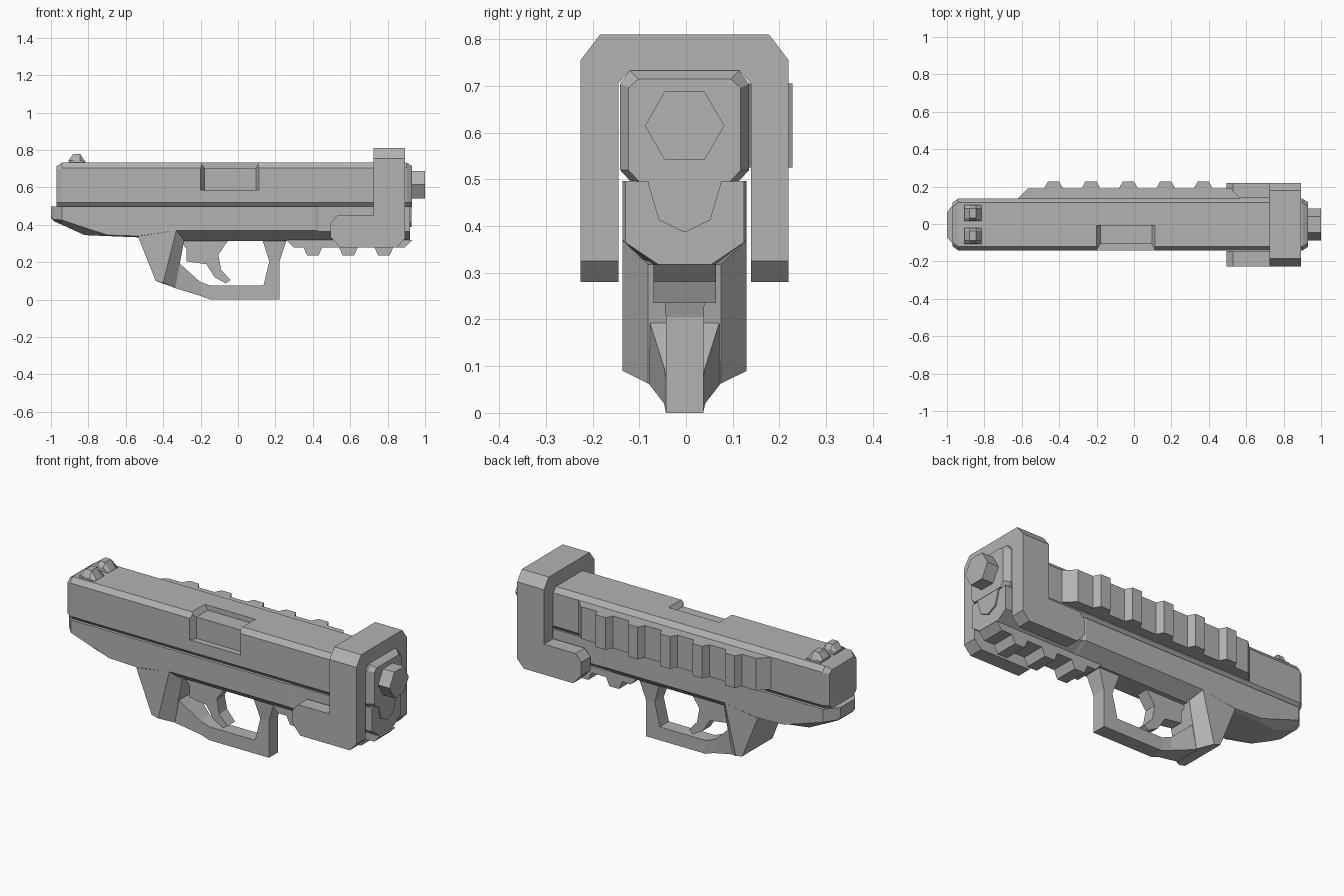
import bpy, bmesh
from math import cos, sin, pi

cube = bpy.data.objects.get("Cube")
if cube:
    bpy.data.objects.remove(cube, do_unlink=True)

Y0 = -0.003  # small sideways offset of the centre plane

grey = bpy.data.materials.new("plain_grey")
grey.use_nodes = True
colour = (0.45, 0.45, 0.45, 1)
grey.diffuse_color = colour
grey.node_tree.nodes["Principled BSDF"].inputs["Base Color"].default_value = colour


def loft(name, rings):
    """Skin a list of equal-length rings of points and cap both ends."""
    bm = bmesh.new()
    rows = [[bm.verts.new((x, y + Y0, z)) for x, y, z in r] for r in rings]
    n = len(rows[0])
    for a, b in zip(rows, rows[1:]):
        for i in range(n):
            j = (i + 1) % n
            bm.faces.new((a[i], a[j], b[j], b[i]))
    bm.faces.new(rows[0])
    bm.faces.new(rows[-1])
    bmesh.ops.recalc_face_normals(bm, faces=bm.faces)
    mesh = bpy.data.meshes.new(name)
    bm.to_mesh(mesh)
    bm.free()
    mesh.materials.append(grey)
    ob = bpy.data.objects.new(name, mesh)
    bpy.context.collection.objects.link(ob)
    return ob


def prism_x(name, yz, x0, x1):
    return loft(name, [[(x, y, z) for y, z in yz] for x in (x0, x1)])


def prism_y(name, xz, y0, y1):
    return loft(name, [[(x, y, z) for x, z in xz] for y in (y0, y1)])


def prism_z(name, xy, z0, z1):
    return loft(name, [[(x, y, z) for x, y in xy] for z in (z0, z1)])


def mirrored(half):
    """Complete a left half profile of (y, z) points across the centre."""
    return half + [(-y, z) for y, z in reversed(half)]


def cut(target, cutter):
    mod = target.modifiers.new("cut", 'BOOLEAN')
    mod.operation = 'DIFFERENCE'
    mod.solver = 'EXACT'
    mod.object = cutter
    cutter.hide_render = True
    cutter.hide_viewport = True
    cutter.display_type = 'WIRE'


# Slide: chamfered bar with bevelled ends
def slide_ring(x, d):
    half = [(0.115 - d, 0.495), (0.138 - d, 0.52), (0.138 - d, 0.705 - d / 2), (0.117 - d, 0.733 - d)]
    return [(x, y, z) for y, z in mirrored(half)]


slide = loft("slide", [slide_ring(-0.97, 0.02), slide_ring(-0.94, 0),
                       slide_ring(0.9, 0), slide_ring(0.93, 0.018)])

# Ejection port: side and top recesses with sloping ends
cut(slide, prism_z("port_side_cutter", [(-0.22, -0.17), (0.13, -0.17), (0.095, -0.105), (-0.18, -0.105)],
                   0.585, 0.8))
cut(slide, prism_y("port_top_cutter", [(-0.22, 0.76), (0.13, 0.76), (0.095, 0.705), (-0.18, 0.705)],
                   -0.2, -0.005))

# Nose under the barrel, and the hexagonal barrel
prism_x("slide_nose", mirrored([(0.08, 0.51), (0.078, 0.49), (0.055, 0.413), (0.004, 0.388)]), 0.7, 0.928)
prism_x("barrel", [(0.085 * cos(i * pi / 3), 0.615 + 0.085 * sin(i * pi / 3)) for i in range(6)], 0.88, 1.0)

# Rear sight posts
for side, name in ((1, "left"), (-1, "right")):
    loft(name + "_rear_sight", [
        [(x, side * y, z) for x, z in ((-0.905, 0.72), (-0.905, 0.745), (-0.88, zt), (-0.845, zt),
                                       (-0.815, 0.735), (-0.815, 0.72))]
        for y, zt in ((0.018, 0.755), (0.035, 0.78), (0.085, 0.78), (0.105, 0.745))])

# Frame: stations of x, half width, side height, underside half width, underside height
stations = [(-1.0, 0.065, 0.45, 0.05, 0.435), (-0.985, 0.085, 0.43, 0.06, 0.42),
            (-0.94, 0.133, 0.425, 0.075, 0.4), (-0.82, 0.133, 0.385, 0.085, 0.345),
            (-0.7, 0.133, 0.346, 0.11, 0.34), (-0.53, 0.133, 0.34, 0.12, 0.333),
            (-0.33, 0.133, 0.37, 0.06, 0.313), (0.415, 0.133, 0.37, 0.06, 0.313),
            (0.43, 0.127, 0.365, 0.057, 0.318), (0.92, 0.127, 0.365, 0.057, 0.318)]
loft("frame", [[(x, y, z) for y, z in mirrored([(w, 0.497), (w, zs), (wb, zb)])]
               for x, w, zs, wb, zb in stations])

# Grip stub with chamfered front strap
grip_top = [(-0.535, 0.133, 0.338), (-0.33, 0.133, 0.37), (-0.288, 0.078, 0.318)]
grip_low = [(-0.44, 0.133, 0.1), (-0.4, 0.133, 0.09), (-0.335, 0.078, 0.063)]
loft("grip", [ring + [(x, -y, z) for x, y, z in reversed(ring)] for ring in (grip_top, grip_low)])

# Trigger guard: inner point, outer point, half width
guard = [((-0.325, 0.205), (-0.345, 0.064), 0.078), ((-0.205, 0.097), (-0.2, 0.02), 0.044),
         ((-0.147, 0.075), (-0.147, 0.0), 0.04), ((0.136, 0.075), (0.222, 0.0), 0.04),
         ((0.168, 0.205), (0.222, 0.205), 0.04), ((0.13, 0.32), (0.26, 0.32), 0.05)]
loft("trigger_guard", [[(i[0], -w, i[1]), (i[0], w, i[1]), (o[0], w, o[1]), (o[0], -w, o[1])]
                       for i, o, w in guard])

# Trigger
prism_y("trigger", [(-0.31, 0.32), (-0.275, 0.27), (-0.275, 0.205), (-0.17, 0.19), (-0.125, 0.12),
                    (-0.065, 0.087), (-0.04, 0.105), (-0.09, 0.16), (-0.105, 0.24), (-0.05, 0.32)],
        -0.035, 0.035)


def toothed(start, end, base, top, tip, centres):
    """Outline of a rail with tapered teeth, as (along, out) points."""
    pts = [(start, base), (start + abs(top - base), top)]
    for c in centres:
        pts += [(c - 0.05, top), (c - 0.03, tip), (c + 0.03, tip), (c + 0.05, top)]
    return pts + [(end - abs(top - base), top), (end, base)]


# Side rail and under rail
prism_z("side_rail", toothed(-0.63, 0.58, 0.13, 0.193, 0.231, [-0.43 + 0.2 * i for i in range(5)]), 0.525, 0.705)
prism_y("under_rail", toothed(0.26, 0.93, 0.318, 0.28, 0.235, [0.4 + 0.19 * i for i in range(3)]), -0.067, 0.067)

# Muzzle bracket: arch over the slide with a forward-facing arm each side
prism_x("bracket_arch", mirrored([(0.142, 0.45), (0.223, 0.45), (0.223, 0.755), (0.181, 0.81)])
        [:4] + [(-0.181, 0.81), (-0.223, 0.755), (-0.223, 0.45), (-0.142, 0.45),
                (-0.142, 0.705), (-0.117, 0.733), (0.117, 0.733), (0.142, 0.705)], 0.725, 0.892)
for side, name in ((1, "left"), (-1, "right")):
    prism_y(name + "_bracket_arm", [(0.495, 0.41), (0.495, 0.335), (0.545, 0.28), (0.85, 0.28),
                                    (0.892, 0.325), (0.892, 0.45), (0.53, 0.45)], side * 0.142, side * 0.223)
